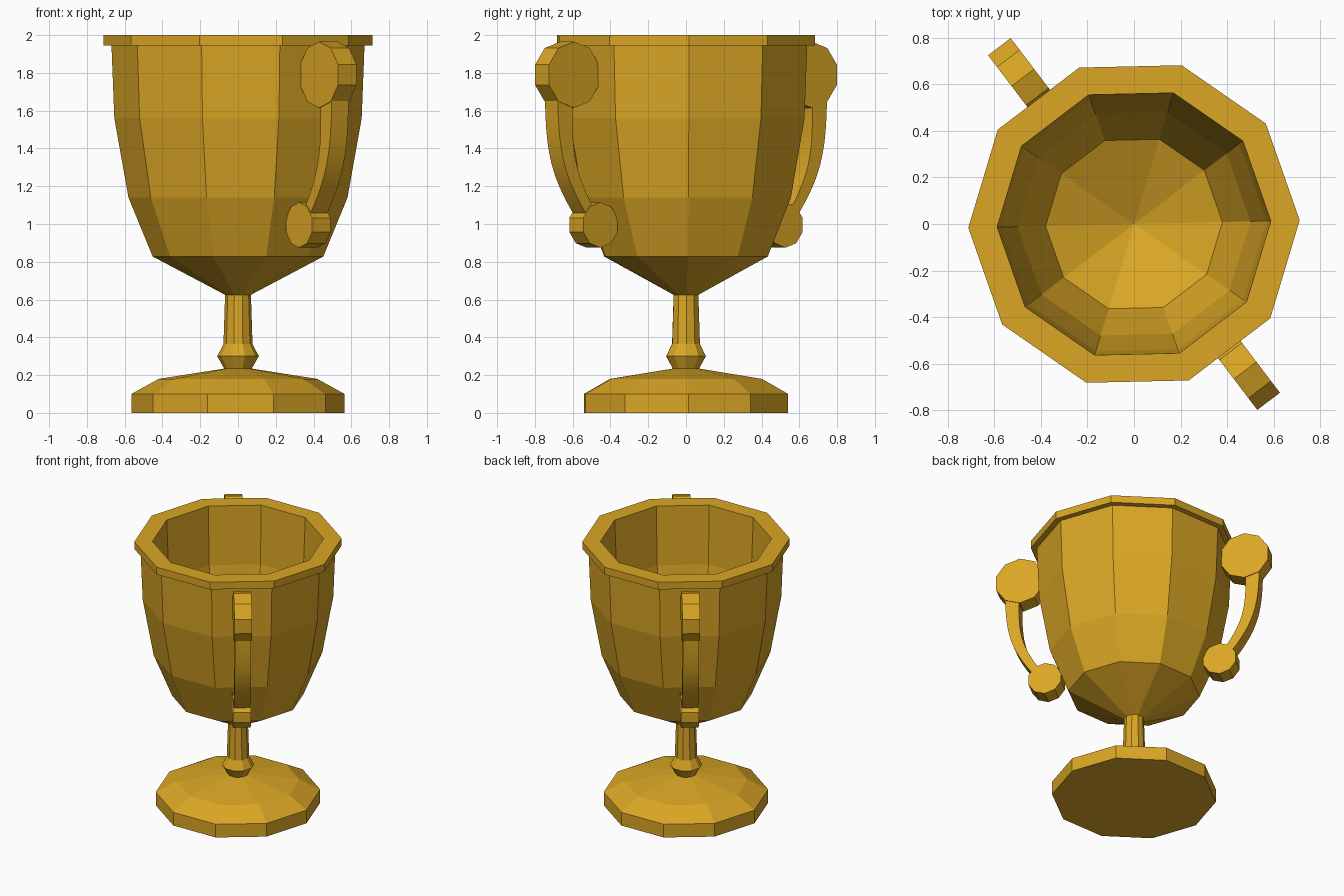
import bpy
import bmesh
from math import sin, cos, pi, radians
from mathutils import Matrix, Vector

cube = bpy.data.objects.get("Cube")
if cube:
    bpy.data.objects.remove(cube, do_unlink=True)

gold = bpy.data.materials.new("gold")
gold.use_nodes = True
color = (0.70, 0.38, 0.018, 1)
gold.diffuse_color = color
gold.node_tree.nodes["Principled BSDF"].inputs["Base Color"].default_value = color

SIDES = 10
TURN = radians(1.3)
HANDLE_ANGLE = radians(-52.8)


def make_object(name, bm):
    bmesh.ops.recalc_face_normals(bm, faces=bm.faces[:])
    mesh = bpy.data.meshes.new(name)
    bm.to_mesh(mesh)
    bm.free()
    mesh.materials.append(gold)
    obj = bpy.data.objects.new(name, mesh)
    bpy.context.collection.objects.link(obj)
    return obj


def lathe(name, profile):
    """Spin a (radius, height) profile; a zero radius closes to a point."""
    bm = bmesh.new()
    rings = []
    for r, z in profile:
        if r == 0:
            rings.append([bm.verts.new((0, 0, z))] * SIDES)
        else:
            angles = [TURN + 2 * pi * i / SIDES for i in range(SIDES)]
            rings.append([bm.verts.new((r * cos(a), r * sin(a), z)) for a in angles])
    for low, high in zip(rings, rings[1:]):
        for i in range(SIDES):
            j = (i + 1) % SIDES
            corners = dict.fromkeys((low[i], low[j], high[j], high[i]))
            bm.faces.new(list(corners))
    return make_object(name, bm)


def slab(name, outline, width, angle):
    """Extrude a (radius, height) outline sideways, then swing it round the cup."""
    bm = bmesh.new()
    face = bm.faces.new([bm.verts.new((r, -width / 2, z)) for r, z in outline])
    new = bmesh.ops.extrude_face_region(bm, geom=[face])["geom"]
    moved = [v for v in new if isinstance(v, bmesh.types.BMVert)]
    bmesh.ops.translate(bm, verts=moved, vec=(0, width, 0))
    bmesh.ops.transform(bm, matrix=Matrix.Rotation(angle, 4, "Z"), verts=bm.verts[:])
    return make_object(name, bm)


def disc(r, z, radius):
    return [(r + radius * cos(pi * (2 * i + 1) / 10), z + radius * sin(pi * (2 * i + 1) / 10))
            for i in range(10)]


def arm_outline(steps=14):
    """Tapered band along a cubic curve."""
    a, b, c, d = [Vector(p) for p in ((0.845, 1.70), (0.85, 1.38), (0.82, 1.26), (0.66, 1.04))]
    inner, outer = [], []
    for i in range(steps + 1):
        t = i / steps
        s = 1 - t
        point = a * s**3 + b * 3 * s * s * t + c * 3 * s * t * t + d * t**3
        along = (b - a) * s * s + (c - b) * 2 * s * t + (d - c) * t * t
        side = Vector((-along.y, along.x)).normalized() * (0.05 - 0.022 * t)
        outer.append(tuple(point + side))
        inner.append(tuple(point - side))
    return outer + inner[::-1]


# Foot, stem and hollow cup
lathe("foot", [(0, 0), (0.565, 0), (0.565, 0.1), (0.42, 0.18), (0.07, 0.235), (0, 0.235)])
lathe("stem", [(0, 0.23), (0.07, 0.23), (0.11, 0.3), (0.077, 0.365), (0.068, 0.64), (0, 0.64)])
lathe("cup", [(0, 0.625), (0.068, 0.625), (0.452, 0.828), (0.58, 1.14), (0.655, 1.56),
              (0.67, 1.945), (0.712, 1.945), (0.712, 2), (0.588, 2), (0.57, 1.56),
              (0.5, 1.16), (0.38, 0.88), (0, 0.7)])

# Two opposite handles: upper disc, curved arm, lower disc
for side, angle in (("front", HANDLE_ANGLE), ("back", HANDLE_ANGLE + pi)):
    slab(side + "_handle_upper_disc", disc(0.79, 1.79, 0.175), 0.122, angle)
    slab(side + "_handle_lower_disc", disc(0.615, 0.995, 0.12), 0.122, angle)
    arm = slab(side + "_handle_arm", arm_outline(), 0.112, angle)
    bpy.ops.object.select_all(action="DESELECT")
    arm.select_set(True)
    bpy.context.view_layer.objects.active = arm
    bpy.ops.object.shade_smooth_by_angle(angle=radians(30))
